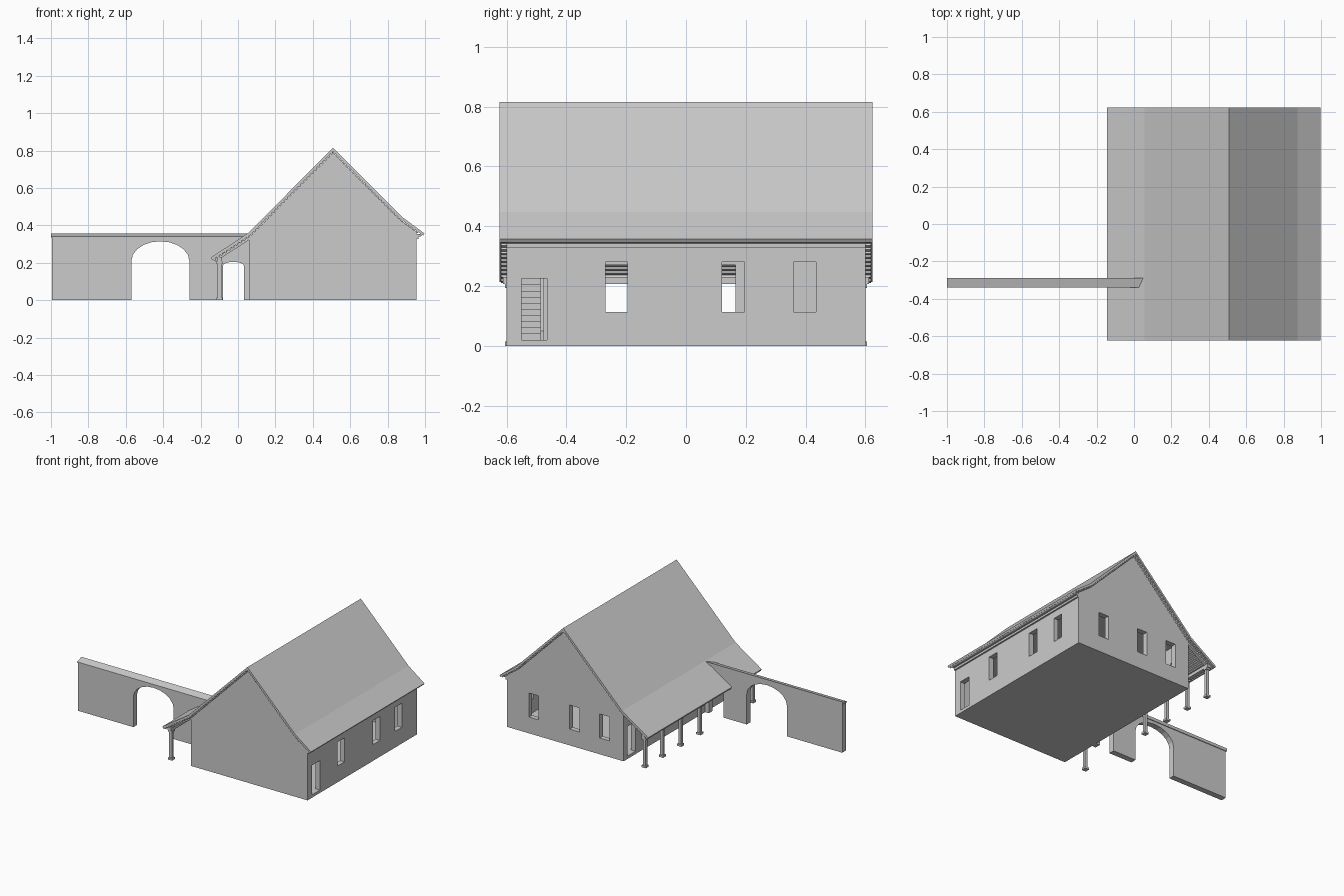
import bpy, bmesh, math
from mathutils import Vector

if "Cube" in bpy.data.objects:
    bpy.data.objects.remove(bpy.data.objects["Cube"])


def prism(name, pts, axis, a, b):
    """Extrude a 2D outline along an axis: (x,z) along y, (y,z) along x."""
    bm = bmesh.new()
    place = (lambda p: (a, p[0], p[1])) if axis == 'x' else (lambda p: (p[0], a, p[1]))
    face = bm.faces.new([bm.verts.new(place(p)) for p in pts])
    ext = bmesh.ops.extrude_face_region(bm, geom=[face])
    move = Vector((b - a, 0, 0)) if axis == 'x' else Vector((0, b - a, 0))
    bmesh.ops.translate(bm, vec=move,
                        verts=[v for v in ext['geom'] if isinstance(v, bmesh.types.BMVert)])
    bmesh.ops.recalc_face_normals(bm, faces=bm.faces)
    mesh = bpy.data.meshes.new(name)
    bm.to_mesh(mesh)
    bm.free()
    ob = bpy.data.objects.new(name, mesh)
    bpy.context.collection.objects.link(ob)
    return ob


def box(name, x0, x1, y0, y1, z0, z1):
    return prism(name, [(x0, z0), (x1, z0), (x1, z1), (x0, z1)], 'y', y0, y1)


def cut(ob, cutter):
    cutter.hide_render = True
    mod = ob.modifiers.new('cut', 'BOOLEAN')
    mod.operation, mod.solver, mod.object = 'DIFFERENCE', 'EXACT', cutter
    bpy.context.view_layer.objects.active = ob
    bpy.ops.object.modifier_apply(modifier=mod.name)
    bpy.data.objects.remove(cutter)


# House shell, hollow inside, with gabled ends
X0, X1, Y = 0.06, 0.955, 0.6
house = prism('house_walls', [(X0, 0), (X1, 0), (X1, 0.367), (0.87, 0.428),
                              (0.505, 0.793), (X0, 0.348)], 'y', -Y, Y)
T = 0.035
cut(house, box('cavity', X0 + T, X1 - T, -Y + T, Y - T, 0.02, 0.335))

# Right side windows and door
for y0, y1, z0, z1 in [(-0.27, -0.195, 0.113, 0.28), (0.12, 0.195, 0.113, 0.28),
                       (0.36, 0.435, 0.113, 0.28), (-0.55, -0.465, 0.02, 0.225)]:
    cut(house, box('opening', X1 - 0.06, X1 + 0.02, y0, y1, z0, z1))
# Left side windows and door under the porch
for y0, y1, z0, z1 in [(-0.275, -0.19, 0.1, 0.27), (0.085, 0.165, 0.1, 0.27),
                       (0.47, 0.555, 0.02, 0.225)]:
    cut(house, box('opening', X0 - 0.02, X0 + 0.06, y0, y1, z0, z1))
# Back gable windows
for x in (0.75, 0.437, 0.205):
    cut(house, box('opening', x - 0.038, x + 0.038, Y - 0.06, Y + 0.02, 0.113, 0.28))

# Roof sheet with flared eaves, running down over the porch
top = [(-0.145, 0.228), (0.055, 0.36), (0.508, 0.815), (0.875, 0.447), (0.997, 0.357)]
under = [(0.99, 0.346), (0.868, 0.434), (0.508, 0.796), (0.062, 0.346), (-0.138, 0.214)]
prism('roof', top + under, 'y', -0.623, 0.623)

# Battens under the roof sheet
line = under[::-1]
for (ax, az), (bx, bz) in zip(line, line[1:]):
    length = math.hypot(bx - ax, bz - az)
    ux, uz = (bx - ax) / length, (bz - az) / length
    n = max(2, round(length / 0.024))
    for i in range(n):
        t = (i + 0.5) / n
        px, pz = ax + (bx - ax) * t, az + (bz - az) * t
        h, d = 0.006, 0.008
        pts = [(px - ux * h, pz - uz * h), (px + ux * h, pz + uz * h),
               (px + ux * h + uz * d, pz + uz * h - ux * d),
               (px - ux * h + uz * d, pz - uz * h - ux * d)]
        prism('roof_batten', pts, 'y', -0.618, 0.618)

# Stepped cornice under the right eave
box('cornice_lower', X1 - 0.005, 0.966, -Y, Y, 0.327, 0.341)
box('cornice_upper', X1 - 0.005, 0.978, -Y, Y, 0.341, 0.354)

# Porch posts with base and capital, and a rafter over each
for y in (-0.59, -0.01, 0.2, 0.4, 0.59):
    box('porch_post', -0.109, -0.089, y - 0.01, y + 0.01, 0, 0.208)
    box('post_base', -0.115, -0.083, y - 0.016, y + 0.016, 0, 0.014)
    box('post_capital', -0.115, -0.083, y - 0.016, y + 0.016, 0.194, 0.208)
    prism('porch_rafter', [(-0.125, 0.221), (0.062, 0.345), (0.062, 0.325), (-0.118, 0.206)],
          'y', y - 0.009, y + 0.009)
box('porch_beam', -0.113, -0.085, -0.612, 0.612, 0.207, 0.23)


def arch(cx, r, spring, rise, n):
    """Opening outline from ground, over the arch, back to ground."""
    pts = [(cx - r, 0)]
    for i in range(n + 1):
        a = math.pi * (1 - i / n)
        pts.append((cx + r * math.cos(a), spring + rise * math.sin(a)))
    return pts + [(cx + r, 0)]


# Courtyard wall with a gateway and a small porch passage
outline = ([(-0.995, 0)] + arch(-0.415, 0.155, 0.21, 0.105, 10)
           + arch(-0.025, 0.056, 0.185, 0.02, 8) + [(0.07, 0), (0.07, 0.338), (-0.995, 0.338)])
prism('courtyard_wall', outline, 'y', -0.335, -0.295)

# Sloped coping on the courtyard wall
prism('wall_coping', [(-0.34, 0.335), (-0.29, 0.335), (-0.29, 0.356), (-0.34, 0.341)],
      'x', -1.0, 0.06)

# Stair inside the right door
for i in range(10):
    x = 0.88 - i * 0.025
    box('stair_step', x - 0.025, x, -0.56, -0.486, 0.02, 0.02 + 0.0205 * (i + 1))
prism('stair_side', [(0.89, 0.02), (0.89, 0.05), (0.63, 0.26), (0.63, 0.02)],
      'y', -0.486, -0.475)
